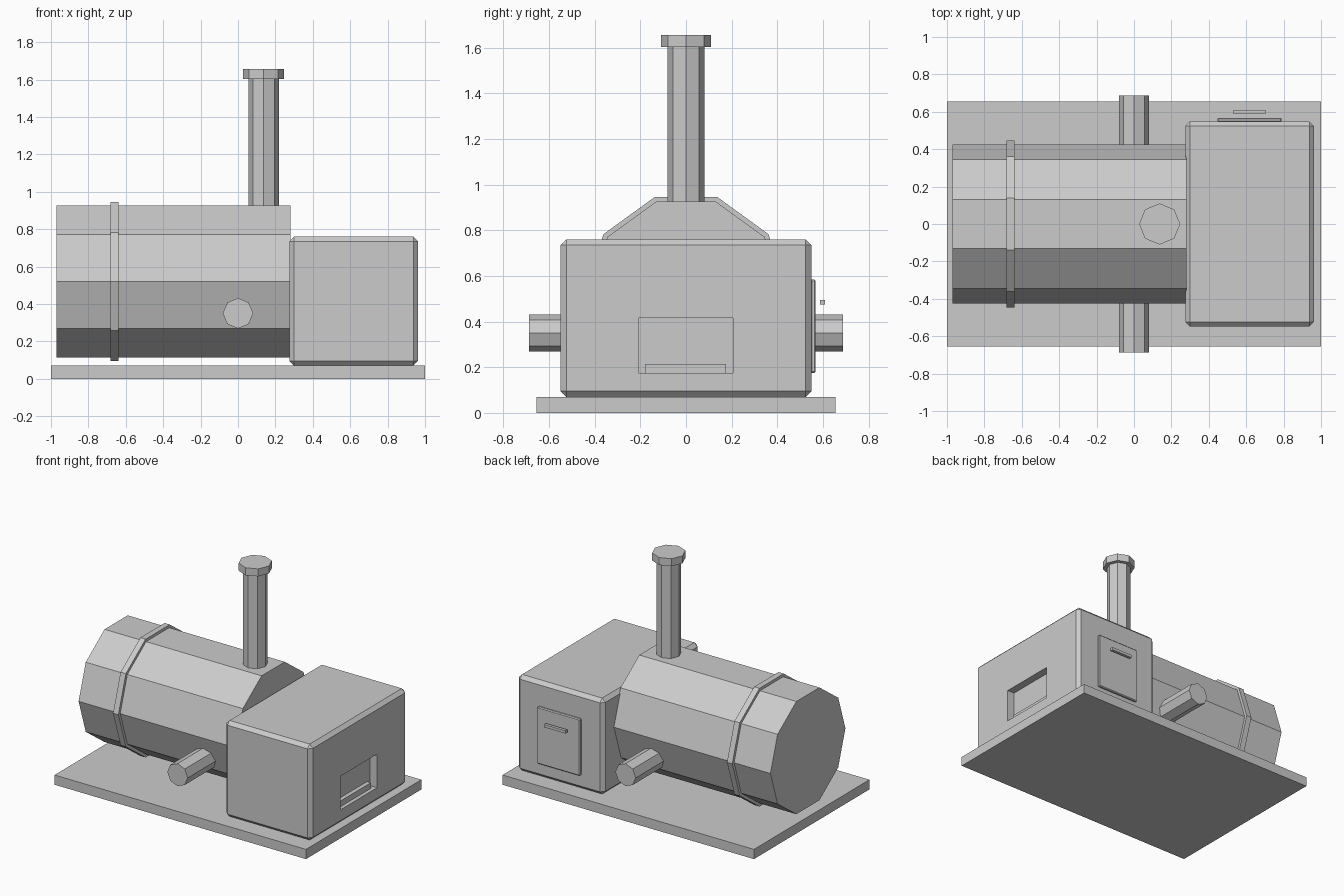
import bpy
import bmesh
from math import pi
from mathutils import Matrix, Vector

cube = bpy.data.objects.get("Cube")
if cube:
    bpy.data.objects.remove(cube, do_unlink=True)

grey = bpy.data.materials.new("plain_grey")
grey.use_nodes = True
COLOUR = (0.6, 0.6, 0.6, 1)
grey.diffuse_color = COLOUR
grey.node_tree.nodes["Principled BSDF"].inputs["Base Color"].default_value = COLOUR


def finish(name, bm):
    """Turn a bmesh into a flat-shaded grey object."""
    bmesh.ops.recalc_face_normals(bm, faces=bm.faces)
    mesh = bpy.data.meshes.new(name)
    bm.to_mesh(mesh)
    bm.free()
    mesh.materials.append(grey)
    obj = bpy.data.objects.new(name, mesh)
    bpy.context.collection.objects.link(obj)
    return obj


def box(name, low, high, bevel=0):
    """Box between two corners, optionally chamfered."""
    low, high = Vector(low), Vector(high)
    bm = bmesh.new()
    matrix = Matrix.Translation((low + high) / 2) @ Matrix.Diagonal((high - low).to_4d())
    bmesh.ops.create_cube(bm, size=1, matrix=matrix)
    if bevel:
        bmesh.ops.bevel(bm, geom=bm.edges[:], offset=bevel, segments=1, affect='EDGES')
    return finish(name, bm)


def prism(name, centre, axis, length, radius, sides):
    """Regular prism along an axis, with a corner on a main direction."""
    turn = {'X': Matrix.Rotation(pi / 2, 4, 'Z') @ Matrix.Rotation(pi / 2, 4, 'X'),
            'Y': Matrix.Rotation(pi / 2, 4, 'X'),
            'Z': Matrix.Identity(4)}[axis]
    bm = bmesh.new()
    bmesh.ops.create_cone(bm, cap_ends=True, segments=sides, radius1=radius,
                          radius2=radius, depth=length)
    # Put the first corner on the local x direction
    first = max(bm.verts, key=lambda v: (round(v.co.x, 4), v.co.y)).co
    spin = Matrix.Rotation(-Vector((1, 0)).angle_signed(first.xy) * -1, 4, 'Z')
    bmesh.ops.transform(bm, matrix=Matrix.Translation(centre) @ turn @ spin, verts=bm.verts)
    return finish(name, bm)


# Base plate
box("base_plate", (-1, -0.656, 0), (1, 0.656, 0.07))

# Horizontal drum with its strap
prism("drum", (-0.345, 0, 0.52), 'X', 1.25, 0.426, 10)
prism("drum_band", (-0.66, 0, 0.52), 'X', 0.042, 0.447, 10)

# Pipe that crosses below the drum's middle
prism("cross_pipe", (0, 0, 0.35), 'Y', 1.375, 0.081, 8)

# Chimney and cap
prism("chimney", (0.137, 0, 1.25), 'Z', 0.72, 0.082, 8)
prism("chimney_cap", (0.137, 0, 1.629), 'Z', 0.054, 0.11, 8)

# Firebox with an opening cut into its end
firebox = box("firebox", (0.275, -0.549, 0.07), (0.962, 0.549, 0.76), 0.025)
cutter = box("opening_cutter", (0.905, -0.208, 0.174), (1.1, 0.206, 0.415))
cutter.hide_render = True
cut = firebox.modifiers.new("opening", 'BOOLEAN')
cut.operation = 'DIFFERENCE'
cut.solver = 'EXACT'
cut.object = cutter
bpy.context.view_layer.objects.active = firebox
bpy.ops.object.modifier_apply(modifier=cut.name)
bpy.data.objects.remove(cutter, do_unlink=True)
box("opening_ledge", (0.9, -0.179, 0.172), (0.935, 0.176, 0.215))

# Rear door and handle
box("rear_door", (0.447, 0.545, 0.175), (0.788, 0.568, 0.584), 0.006)
box("door_handle", (0.532, 0.588, 0.475), (0.703, 0.609, 0.495))
